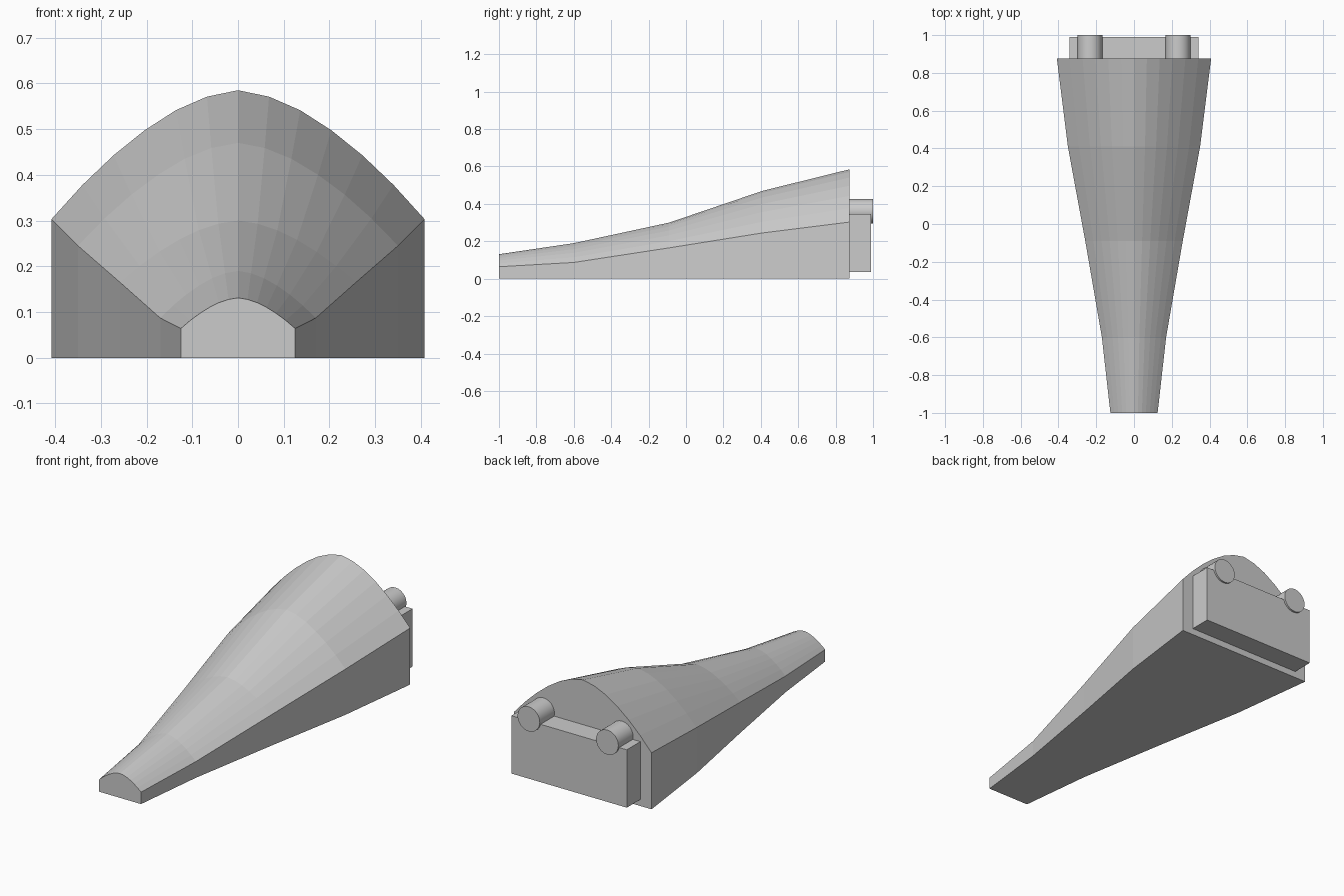
import bpy, bmesh, math

if "Cube" in bpy.data.objects:
    bpy.data.objects.remove(bpy.data.objects["Cube"])

# Tapered body: (y, half width, side height, crown height) per section
SECTIONS = [(-1.0, 0.125, 0.064, 0.131), (-0.6, 0.17, 0.087, 0.19),
            (-0.09, 0.258, 0.165, 0.30), (0.41, 0.35, 0.245, 0.47),
            (0.875, 0.408, 0.303, 0.585)]
# Arch rise at sixths of the half width
ARCH = [1.0, 0.95, 0.845, 0.69, 0.496, 0.266, 0.0]


def finish(bm, name):
    bmesh.ops.recalc_face_normals(bm, faces=bm.faces)
    mesh = bpy.data.meshes.new(name)
    bm.to_mesh(mesh)
    bm.free()
    obj = bpy.data.objects.new(name, mesh)
    bpy.context.collection.objects.link(obj)
    return obj


# Lofted body with flat underside and arched top
bm = bmesh.new()
rings = []
for y, w, side, crown in SECTIONS:
    pts = [(-w, 0), *[(w * i / 6, side + (crown - side) * ARCH[abs(i)])
                      for i in range(-6, 7)], (w, 0)]
    rings.append([bm.verts.new((x, y, z)) for x, z in pts])
n = len(rings[0])
for a, b in zip(rings, rings[1:]):
    for i in range(n):
        j = (i + 1) % n
        bm.faces.new((a[i], a[j], b[j], b[i]))
bm.faces.new(rings[0])
bm.faces.new(rings[-1])
finish(bm, "tapered_body")

# Rear plate
bpy.ops.mesh.primitive_cube_add(size=1, location=(0, 0.925, 0.19))
plate = bpy.context.object
plate.name = "rear_plate"
plate.scale = (0.684, 0.13, 0.31)

# Two round pegs on the rear
for side, label in ((-1, "left"), (1, "right")):
    bpy.ops.mesh.primitive_cylinder_add(
        vertices=24, radius=0.066, depth=0.14,
        location=(side * 0.233, 0.93, 0.36), rotation=(math.pi / 2, 0, 0))
    peg = bpy.context.object
    peg.name = f"{label}_peg"
    bpy.ops.object.shade_smooth_by_angle(angle=math.radians(30))
